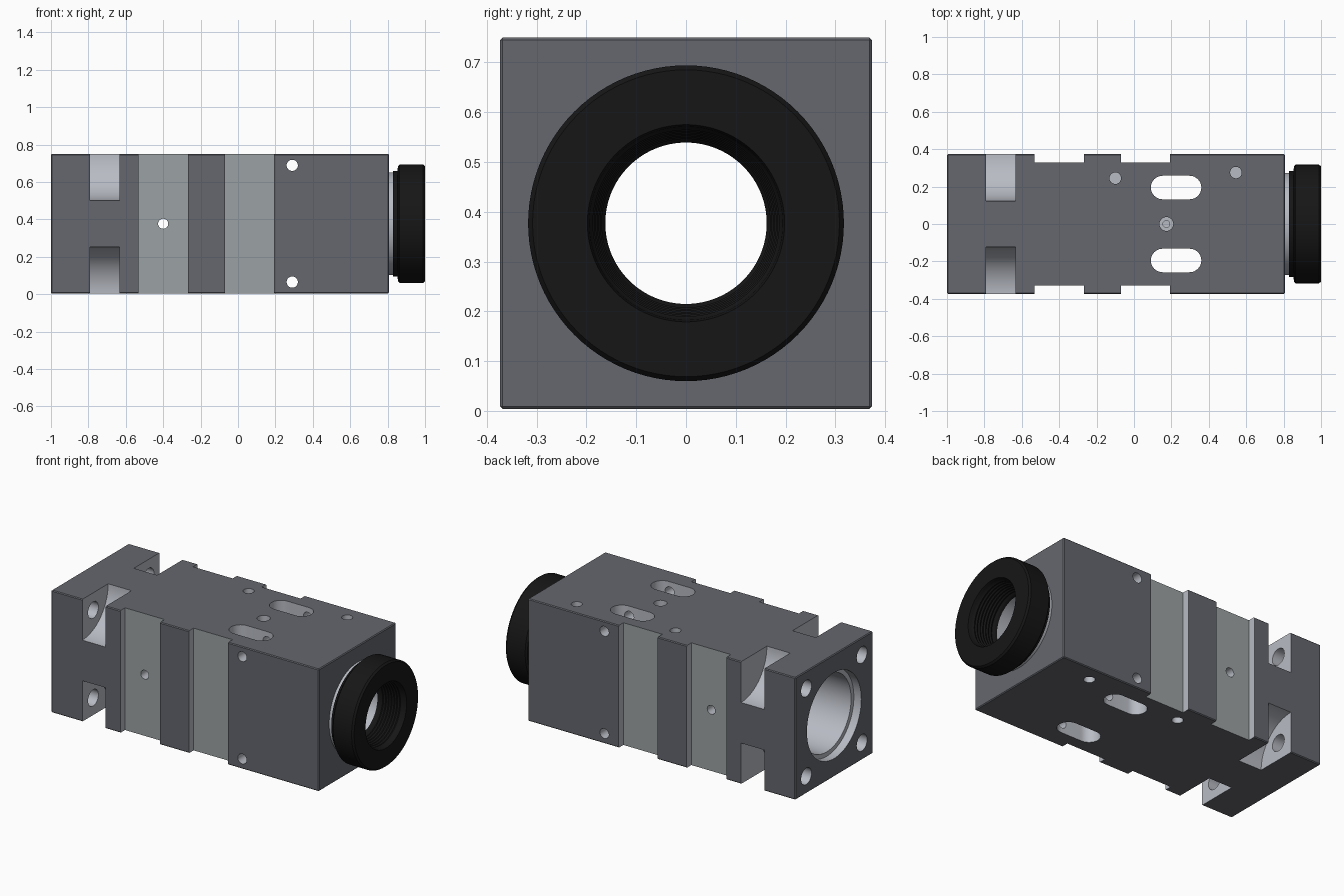
import bpy, bmesh, math
from mathutils import Matrix, Vector

if "Cube" in bpy.data.objects:
    bpy.data.objects.remove(bpy.data.objects["Cube"])

CZ = 0.377                      # height of the optical axis
H = 0.373                       # half width of the square body
X0, X1 = -1.0, 0.807


def material(name, c):
    m = bpy.data.materials.new(name)
    m.diffuse_color = (*c, 1)
    m.use_nodes = True
    m.node_tree.nodes["Principled BSDF"].inputs["Base Color"].default_value = m.diffuse_color
    return m


dark = material("anodised_grey", (0.13, 0.135, 0.155))
bare = material("bare_metal", (0.48, 0.5, 0.55))
groove_grey = material("groove_grey", (0.33, 0.36, 0.37))
black = material("black", (0.008, 0.008, 0.008))


def to_object(name, bm, mats=()):
    bmesh.ops.recalc_face_normals(bm, faces=bm.faces)
    me = bpy.data.meshes.new(name)
    bm.to_mesh(me)
    bm.free()
    ob = bpy.data.objects.new(name, me)
    bpy.context.collection.objects.link(ob)
    for m in mats:
        me.materials.append(m)
    return ob


def box(name, lo, hi, bevel=0):
    bm = bmesh.new()
    lo, hi = Vector(lo), Vector(hi)
    bmesh.ops.create_cube(bm, size=1, matrix=Matrix.Translation((lo + hi) / 2)
                          @ Matrix.Diagonal((*(hi - lo), 1)))
    if bevel:
        bmesh.ops.bevel(bm, geom=bm.edges[:], offset=bevel, segments=1, affect='EDGES')
    return to_object(name, bm)


def rod(name, axis, a, b, pos, r, n=32):
    """Cylinder along an axis from a to b; pos gives the other two coordinates."""
    bm = bmesh.new()
    rot = {'x': Matrix.Rotation(math.pi / 2, 4, 'Y'),
           'y': Matrix.Rotation(math.pi / 2, 4, 'X'), 'z': Matrix()}[axis]
    c = list(pos)
    c.insert('xyz'.index(axis), (a + b) / 2)
    bmesh.ops.create_cone(bm, cap_ends=True, segments=n, radius1=r, radius2=r,
                          depth=b - a, matrix=Matrix.Translation(c) @ rot)
    return to_object(name, bm)


def slot(name, xa, xb, y, r):
    """Vertical through-slot with rounded ends."""
    bm = bmesh.new()
    vs = []
    for cx, start in ((xb - r, -90), (xa + r, 90)):
        for i in range(17):
            t = math.radians(start + i * 180 / 16)
            vs.append(bm.verts.new((cx + r * math.cos(t), y + r * math.sin(t), -0.1)))
    f = bm.faces.new(vs)
    top = bmesh.ops.extrude_face_region(bm, geom=[f])['geom']
    bmesh.ops.translate(bm, vec=(0, 0, 1),
                        verts=[v for v in top if isinstance(v, bmesh.types.BMVert)])
    return to_object(name, bm)


def lathe(name, profile, mat, n=96):
    """Closed (x, radius) profile turned around the optical axis."""
    bm = bmesh.new()
    rings = [[bm.verts.new((x, r * math.cos(2 * math.pi * i / n),
                            CZ + r * math.sin(2 * math.pi * i / n))) for i in range(n)]
             for x, r in profile]
    for a, b in zip(rings, rings[1:] + rings[:1]):
        for i in range(n):
            j = (i + 1) % n
            bm.faces.new((a[i], a[j], b[j], b[i]))
    return to_object(name, bm, [mat])


def smooth(ob):
    bpy.ops.object.select_all(action='DESELECT')
    ob.select_set(True)
    bpy.context.view_layer.objects.active = ob
    bpy.ops.object.shade_smooth_by_angle(angle=math.radians(30))


def cut(ob, cutter):
    cutter.hide_render = True
    bpy.context.view_layer.objects.active = ob
    m = ob.modifiers.new("cut", 'BOOLEAN')
    m.operation, m.solver, m.object = 'DIFFERENCE', 'EXACT', cutter
    bpy.ops.object.modifier_apply(modifier=m.name)
    bpy.data.objects.remove(cutter)


# Square body block
body = box("body", (X0, -H, CZ - H), (X1, H, CZ + H), 0.005)

# Stepped bore
cut(body, rod("bore_main", 'x', -1.1, 0.6, (0, CZ), 0.235, 96))
cut(body, rod("bore_mouth", 'x', -1.1, -0.95, (0, CZ), 0.262, 96))
cut(body, rod("bore_exit", 'x', 0.5, 0.9, (0, CZ), 0.2, 96))

for s in (-1, 1):
    # Side grooves
    for xa, xb in ((-0.533, -0.266), (-0.07, 0.193)):
        ya, yb = sorted((s * 0.328, s * 0.5))
        cut(body, box("groove", (xa, ya, -0.2), (xb, yb, 1)))
    # Slots, side cross holes and groove holes
    cut(body, slot("slot", 0.09, 0.36, s * 0.195, 0.063))
    cut(body, rod("cross_hole", 'y', -0.5, 0.5, (0.29, CZ + s * 0.312), 0.03))
    ya, yb = sorted((s * 0.2, s * 0.5))
    cut(body, rod("groove_hole", 'y', ya, yb, (-0.4, CZ), 0.027))
    # Blind holes in top and bottom
    za, zb = sorted((CZ + s * 0.2, CZ + s * 0.5))
    for x, y in ((-0.1, 0.245), (0.545, 0.275)):
        cut(body, rod("blind_hole", 'z', za, zb, (x, y), 0.031))
    # Concave corner notches with screw holes from the end face
    for t in (-1, 1):
        cut(body, rod("notch", 'x', -0.79, -0.633, (s * H, CZ + t * H), 0.249, 96))
        cut(body, rod("screw_hole", 'x', -1.1, -0.7, (s * 0.268, CZ + t * 0.268), 0.05))

# Countersunk hole in the top
cut(body, rod("counterbore", 'z', 0.70, 0.9, (0.173, 0), 0.037))
cut(body, rod("pin_hole", 'z', 0.5, 0.9, (0.173, 0), 0.018))

# Outer faces anodised, cut faces bare, groove floors in between
for m in (dark, bare, groove_grey):
    body.data.materials.append(m)
for p in body.data.polygons:
    c, e = p.center, 0.006
    outer = (c.x < X0 + e or c.x > X1 - e or abs(c.y) > H - e or abs(c.z - CZ) > H - e)
    floor = abs(abs(c.y) - 0.328) < 0.001 and abs(p.normal.y) > 0.99
    p.material_index = 0 if outer else 2 if floor else 1
smooth(body)

# Bare metal collar
smooth(lathe("collar", [(0.60, 0.163), (0.828, 0.163), (0.828, 0.274), (X1, 0.274),
                        (X1, 0.2), (0.60, 0.2)], bare))

# Black end ring with a threaded mouth
thread = []
for i in range(8):
    x = 0.975 - i * 0.017
    r = 0.193 - i * 0.003
    thread += [(x, r), (x - 0.0085, r - 0.006)]
smooth(lathe("end_ring", [(0.828, 0.162), (0.828, 0.283), (0.853, 0.283), (0.855, 0.308),
                          (0.864, 0.317), (0.989, 0.317), (1.0, 0.308), (1.0, 0.198),
                          (0.985, 0.194)] + thread + [(0.84, 0.162)], black))
